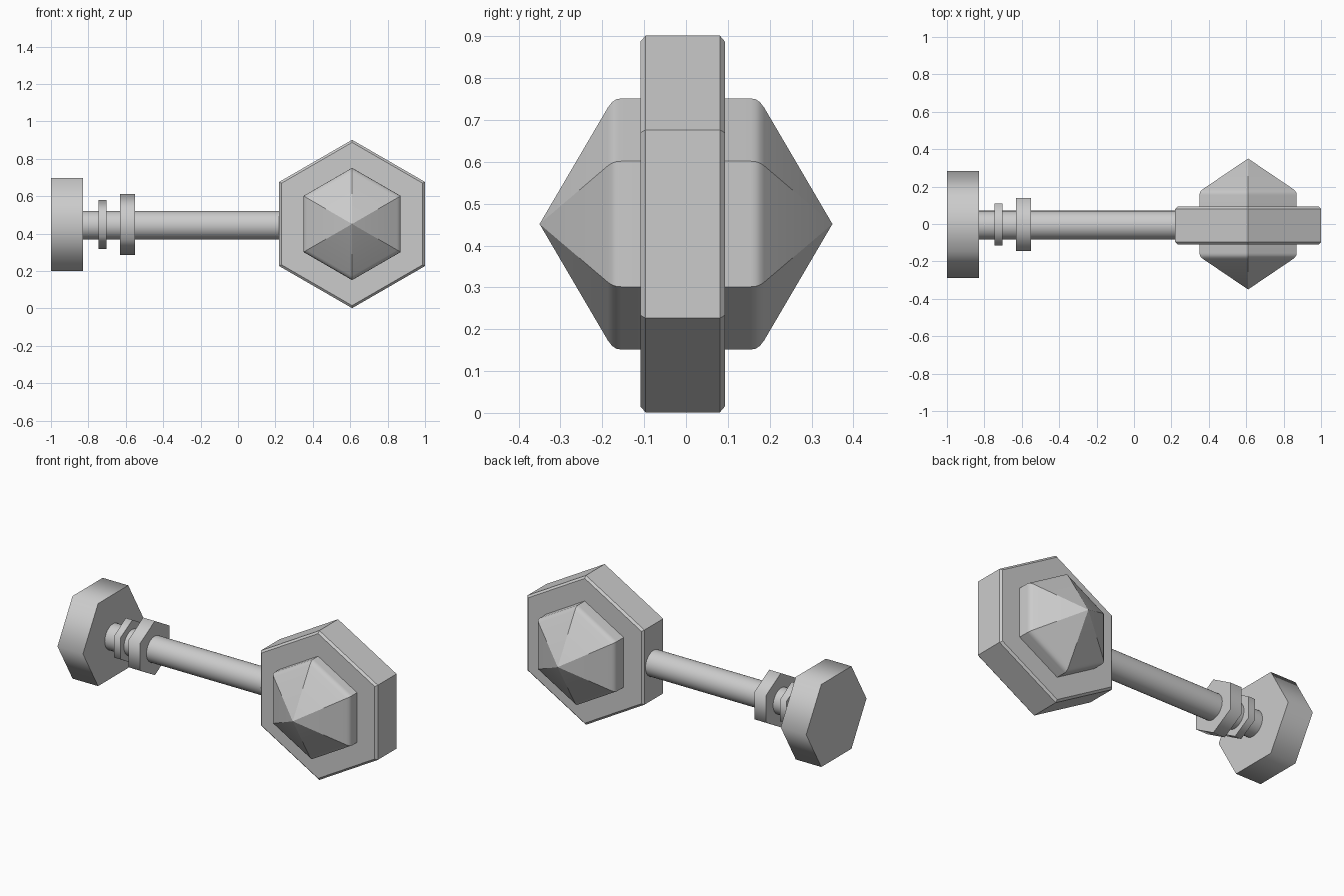
import bpy, bmesh, math
from mathutils import Vector

if "Cube" in bpy.data.objects:
    bpy.data.objects.remove(bpy.data.objects["Cube"])


def turned(name, profile, sides, origin, axis, phase=0.0, smooth=30):
    """Sweep (radius, distance) points around the x or y axis; radius 0 makes a tip."""
    bm = bmesh.new()
    rings = []
    for r, d in profile:
        ring = []
        for i in range(1 if r == 0 else sides):
            a = phase + 2 * math.pi * i / sides
            u, v = r * math.cos(a), r * math.sin(a)
            p = (d, u, v) if axis == 'x' else (u, d, v)
            ring.append(bm.verts.new(Vector(origin) + Vector(p)))
        rings.append(ring)
    for a, b in zip(rings, rings[1:]):
        for i in range(sides):
            j = (i + 1) % sides
            loop = [a[i % len(a)], a[j % len(a)], b[j % len(b)], b[i % len(b)]]
            bm.faces.new(list(dict.fromkeys(loop)))
    for ring in (rings[0], rings[-1]):
        if len(ring) > 1:
            bm.faces.new(ring)
    bmesh.ops.recalc_face_normals(bm, faces=bm.faces)
    mesh = bpy.data.meshes.new(name)
    bm.to_mesh(mesh)
    bm.free()
    obj = bpy.data.objects.new(name, mesh)
    bpy.context.collection.objects.link(obj)
    bpy.ops.object.select_all(action='DESELECT')
    obj.select_set(True)
    bpy.context.view_layer.objects.active = obj
    bpy.ops.object.shade_smooth_by_angle(angle=math.radians(smooth))
    return obj


UP = math.pi / 2  # puts a corner of the hexagon at the top

# Handle: round shaft, hexagonal pommel and two hexagonal collars
turned("shaft", [(0.077, -0.90), (0.077, 0.26)], 32, (0, -0.006, 0.445), 'x')
for name, r, x0, x1, phase in (("pommel", 0.287, -1.0, -0.83, 0),
                               ("small_collar", 0.13, -0.745, -0.702, UP),
                               ("large_collar", 0.163, -0.63, -0.552, UP)):
    turned(name, [(r, x0), (r, x1)], 6, (0, -0.003, 0.449), 'x', phase, smooth=65)

# Hammer head plate with small chamfers
turned("head_plate", [(0.436, -0.101), (0.45, -0.089), (0.45, 0.089), (0.436, 0.101)],
       6, (0.61, -0.008, 0.4515), 'y', UP)

# Striking core: hexagonal prism with rounded shoulders and a point at each end
half = [(0.30, 0.155), (0.298, 0.167), (0.291, 0.177), (0.278, 0.187), (0, 0.35)]
core = [(r, -d) for r, d in reversed(half)] + half
turned("head_core", core, 6, (0.61, 0, 0.4515), 'y', UP)
